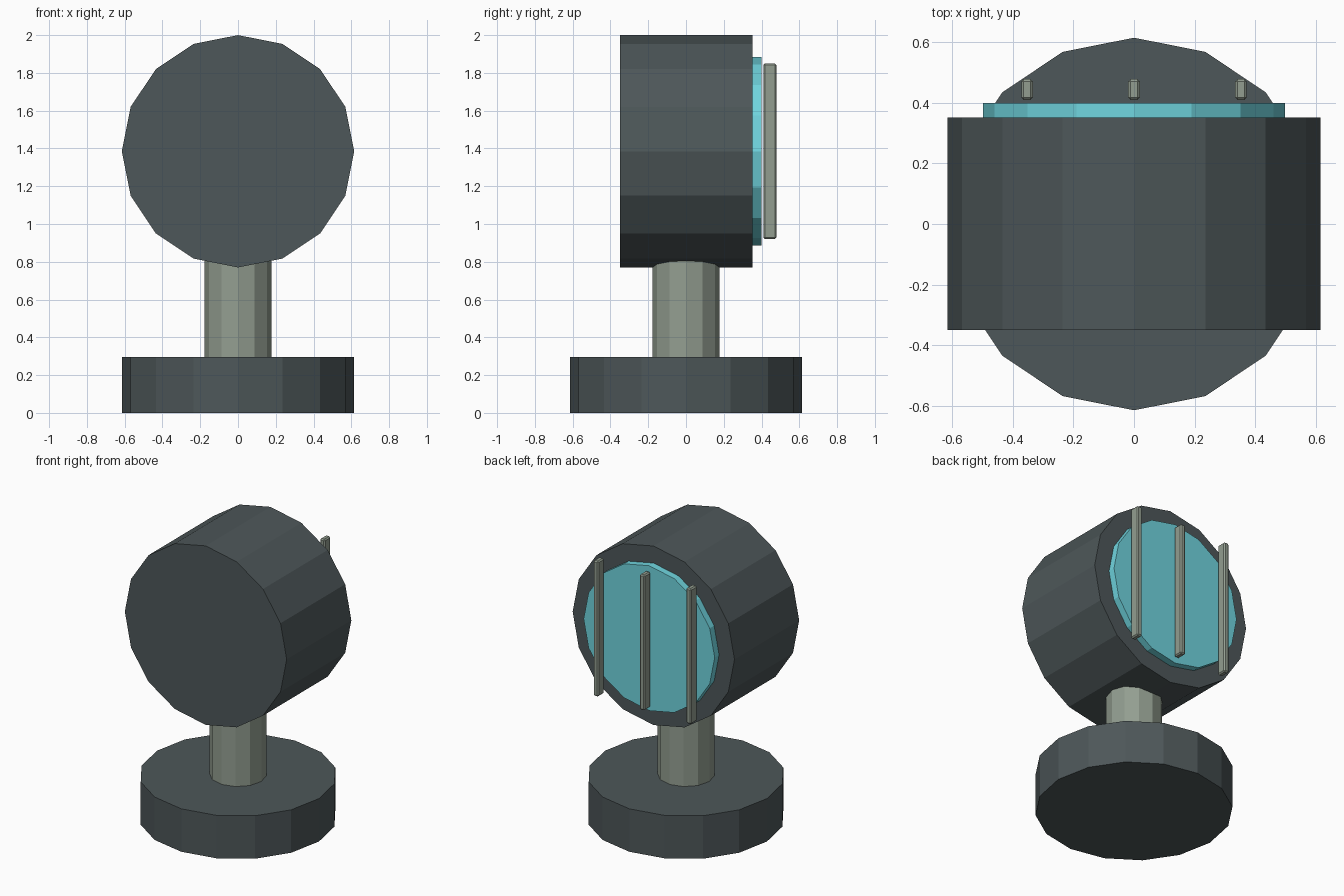
import bpy, math

if "Cube" in bpy.data.objects:
    bpy.data.objects.remove(bpy.data.objects["Cube"])


def material(name, rgb):
    m = bpy.data.materials.new(name)
    m.diffuse_color = (*rgb, 1)
    m.use_nodes = True
    m.node_tree.nodes["Principled BSDF"].inputs["Base Color"].default_value = m.diffuse_color
    return m


DARK = material("dark_metal", (0.075, 0.095, 0.10))
PALE = material("pale_metal", (0.29, 0.34, 0.28))
GLASS = material("cyan_glass", (0.16, 0.66, 0.73))


def drum(name, mat, sides, radius, start, end, z=None):
    """Upright cylinder from start to end, or lying along y at height z."""
    mid = (start + end) / 2
    lying = z is not None
    bpy.ops.mesh.primitive_cylinder_add(
        vertices=sides, radius=radius, depth=end - start,
        location=(0, mid, z) if lying else (0, 0, mid),
        rotation=(math.pi / 2 if lying else 0, 0, 0))
    ob = bpy.context.object
    ob.name = name
    ob.data.materials.append(mat)
    return ob


HEAD_Z = 1.385

# Foot and stem
drum("base", DARK, 16, 0.615, 0, 0.295)
drum("post", PALE, 12, 0.177, 0.29, 0.87)

# Lamp head with the lens on its back face
drum("lamp_housing", DARK, 16, 0.615, -0.35, 0.352, HEAD_Z)
drum("lens", GLASS, 16, 0.498, 0.33, 0.40, HEAD_Z)

# Guard bars in front of the lens
for i, x in enumerate((-0.353, 0, 0.353)):
    bpy.ops.mesh.primitive_cube_add(size=1, location=(x, 0.444, HEAD_Z))
    bar = bpy.context.object
    bar.name = f"guard_bar_{i + 1}"
    bar.scale = (0.038, 0.068, 0.93)
    bpy.ops.object.transform_apply(location=False, rotation=False, scale=True)
    bar.data.materials.append(PALE)
    bevel = bar.modifiers.new("bevel", 'BEVEL')
    bevel.width = 0.008
    bevel.segments = 1
